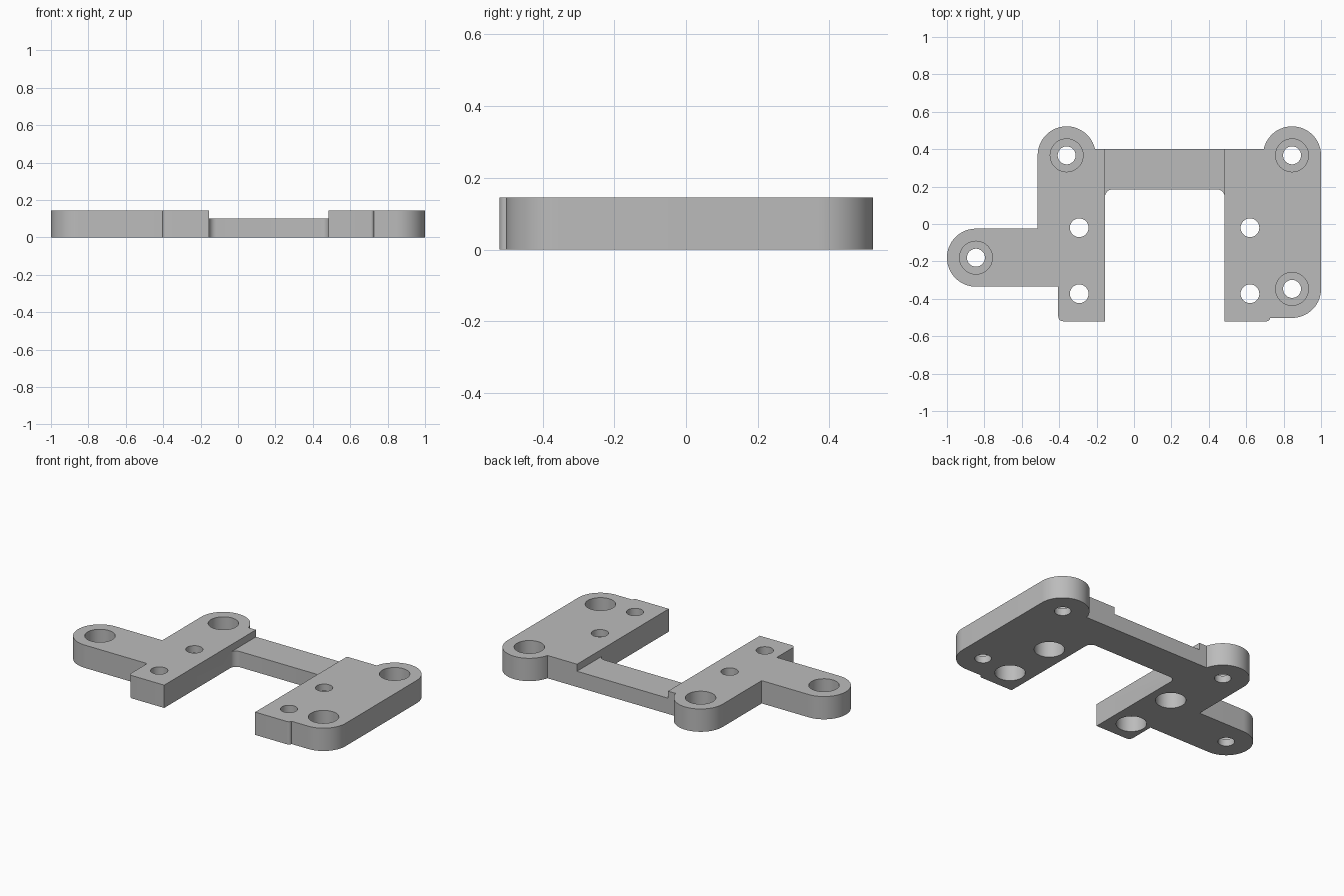
import bpy, bmesh
from math import radians, sin, cos, asin, degrees

cube = bpy.data.objects.get("Cube")
if cube:
    bpy.data.objects.remove(cube, do_unlink=True)

THICK = 0.145      # plate thickness
BRIDGE = 0.1       # height of the thinner bridge
PAD = 0.155        # radius of the rounded screw pads
BORE, HOLE = 0.088, 0.048

grey = bpy.data.materials.new("plain_grey")
grey.use_nodes = True
colour = (0.5, 0.5, 0.5, 1)
grey.diffuse_color = colour
grey.node_tree.nodes["Principled BSDF"].inputs["Base Color"].default_value = colour


def arc(cx, cy, r, start, end, steps=24):
    angles = [radians(start + (end - start) * i / steps) for i in range(steps + 1)]
    return [(cx + r * cos(a), cy + r * sin(a)) for a in angles]


def prism(name, points, z0, z1):
    """Extrude a flat outline from z0 to z1."""
    bm = bmesh.new()
    face = bm.faces.new([bm.verts.new((x, y, z0)) for x, y in points])
    top = bmesh.ops.extrude_face_region(bm, geom=[face])["geom"]
    verts = [v for v in top if isinstance(v, bmesh.types.BMVert)]
    bmesh.ops.translate(bm, verts=verts, vec=(0, 0, z1 - z0))
    bmesh.ops.recalc_face_normals(bm, faces=bm.faces)
    mesh = bpy.data.meshes.new(name)
    bm.to_mesh(mesh)
    bm.free()
    mesh.materials.append(grey)
    obj = bpy.data.objects.new(name, mesh)
    bpy.context.collection.objects.link(obj)
    return obj


def cut(target, points, z0, z1):
    """Remove an extruded outline from the target."""
    cutter = prism("cutter", points, z0, z1)
    cutter.hide_render = True
    mod = target.modifiers.new("cut", "BOOLEAN")
    mod.operation, mod.solver, mod.object = "DIFFERENCE", "EXACT", cutter
    bpy.ops.object.select_all(action="DESELECT")
    bpy.context.view_layer.objects.active = target
    target.select_set(True)
    bpy.ops.object.modifier_apply(modifier=mod.name)
    bpy.data.objects.remove(cutter, do_unlink=True)


def circle(x, y, r):
    return arc(x, y, r, 0, 360, 48)[:-1]


# Outline of the whole bracket, counter-clockwise from the inner left foot
pads = [(-0.36, 0.367), (0.845, 0.367), (0.845, -0.347), (-0.845, -0.18)]
(lx, ly), (rx, ry), (fx, fy), (ax, ay) = pads
meet = degrees(asin((0.402 - ly) / PAD))
outline = [(-0.155, -0.52)]
outline += arc(-0.115, 0.145, 0.04, 180, 90, 8)       # inner fillets
outline += arc(0.445, 0.145, 0.04, 90, 0, 8)
outline += [(0.485, -0.52)]
outline += arc(0.71, -0.502, 0.018, -90, 0, 6)        # step on the right foot
outline += arc(fx, fy, PAD, -90, 0)                   # front right pad
outline += arc(rx, ry, PAD, 0, 180 - meet, 40)        # back pads
outline += arc(lx, ly, PAD, meet, 180, 40)
outline += [(lx - PAD, ay + PAD)]
outline += arc(ax, ay, PAD, 90, 270, 40)              # side arm
outline += [(-0.405, ay - PAD)]
outline += arc(-0.38, -0.495, 0.025, 180, 270, 6)
bracket = prism("mounting_bracket", outline, 0, THICK)

# Lower the bridge between the two plates
cut(bracket, [(-0.155, 0), (0.485, 0), (0.485, 0.6), (-0.155, 0.6)], BRIDGE, 0.3)

# Pad holes, counterbored from above
for x, y in pads:
    cut(bracket, circle(x, y, HOLE), -0.1, 0.3)
    cut(bracket, circle(x, y, BORE), 0.045, 0.3)

# Plate holes, counterbored from below
for x in (-0.293, 0.62):
    for y in (-0.02, -0.373):
        cut(bracket, circle(x, y, HOLE + 0.002), -0.1, 0.3)
        cut(bracket, circle(x, y, BORE), -0.1, 0.1)

bpy.ops.object.shade_smooth_by_angle(angle=radians(30))
